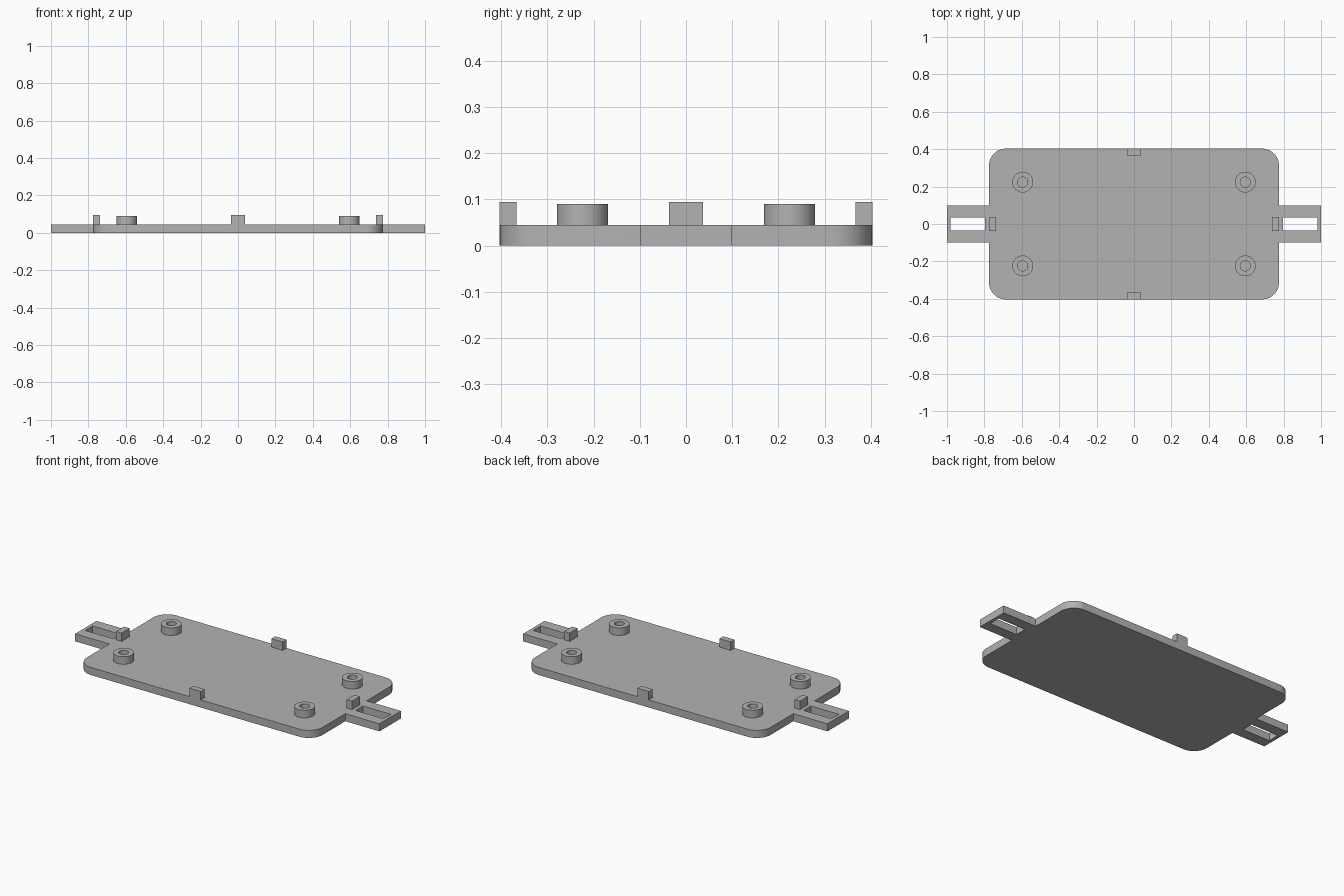
import bpy
import bmesh
from math import cos, sin, pi, radians

cube = bpy.data.objects.get("Cube")
if cube:
    bpy.data.objects.remove(cube, do_unlink=True)

HALF_X, HALF_Y, THICK, CORNER = 0.775, 0.403, 0.045, 0.09
EAR_X, EAR_Y = 1.0, 0.1

grey = bpy.data.materials.new("plain grey")
grey.use_nodes = True
colour = (0.45, 0.45, 0.45, 1)
grey.diffuse_color = colour
grey.node_tree.nodes["Principled BSDF"].inputs["Base Color"].default_value = colour


def extrude_loops(name, loops, z0, z1):
    """Fill closed outlines (inner ones become holes) and extrude from z0 to z1."""
    curve = bpy.data.curves.new(name, "CURVE")
    curve.dimensions = "2D"
    curve.fill_mode = "BOTH"
    curve.extrude = (z1 - z0) / 2
    for loop in loops:
        spline = curve.splines.new("POLY")
        spline.points.add(len(loop) - 1)
        for point, (x, y) in zip(spline.points, loop):
            point.co = (x, y, 0, 1)
        spline.use_cyclic_u = True
    obj = bpy.data.objects.new(name, curve)
    bpy.context.collection.objects.link(obj)
    bpy.ops.object.select_all(action="DESELECT")
    obj.select_set(True)
    bpy.context.view_layer.objects.active = obj
    bpy.ops.object.convert(target="MESH")
    obj = bpy.context.object
    obj.name = obj.data.name = name

    # Weld caps to walls and set the height
    bm = bmesh.new()
    bm.from_mesh(obj.data)
    bmesh.ops.remove_doubles(bm, verts=bm.verts, dist=1e-5)
    bmesh.ops.translate(bm, verts=bm.verts, vec=(0, 0, (z0 + z1) / 2))
    bmesh.ops.recalc_face_normals(bm, faces=bm.faces)
    bm.to_mesh(obj.data)
    bm.free()
    obj.data.materials.clear()
    obj.data.materials.append(grey)
    bpy.ops.object.shade_smooth_by_angle(angle=radians(30))
    return obj


def rect(x0, x1, y0, y1):
    return [(x0, y0), (x1, y0), (x1, y1), (x0, y1)]


def circle(cx, cy, r, n=48):
    return [(cx + r * cos(2 * pi * i / n), cy + r * sin(2 * pi * i / n)) for i in range(n)]


# Base plate: rounded rectangle with a slotted ear at each end
quarter = [(EAR_X, EAR_Y), (HALF_X, EAR_Y)]
for i in range(13):
    a = pi / 2 * i / 12
    quarter.append((HALF_X - CORNER + CORNER * cos(a), HALF_Y - CORNER + CORNER * sin(a)))
half = quarter + [(-x, y) for x, y in reversed(quarter)]
outline = half + [(x, -y) for x, y in reversed(half)]
slots = [rect(0.797, 0.98, -0.035, 0.035), rect(-0.98, -0.797, -0.035, 0.035)]
extrude_loops("base_plate", [outline] + slots, 0, THICK)

# Hollow mounting posts near the corners
for x, side in ((0.595, "left"), (-0.595, "right")):
    for y, end in ((-0.224, "front"), (0.224, "back")):
        extrude_loops(f"post_{end}_{side}",
                      [circle(x, y, 0.0555), circle(x, y, 0.027)], THICK, 0.09)

# Locating tabs flush with the middle of each edge
TAB, DEPTH = 0.037, 0.036
tabs = {
    "tab_left": rect(HALF_X - DEPTH, HALF_X, -TAB, TAB),
    "tab_right": rect(-HALF_X, DEPTH - HALF_X, -TAB, TAB),
    "tab_front": rect(-TAB, TAB, -HALF_Y, DEPTH - HALF_Y),
    "tab_back": rect(-TAB, TAB, HALF_Y - DEPTH, HALF_Y),
}
for name, loop in tabs.items():
    extrude_loops(name, [loop], THICK, 0.095)
